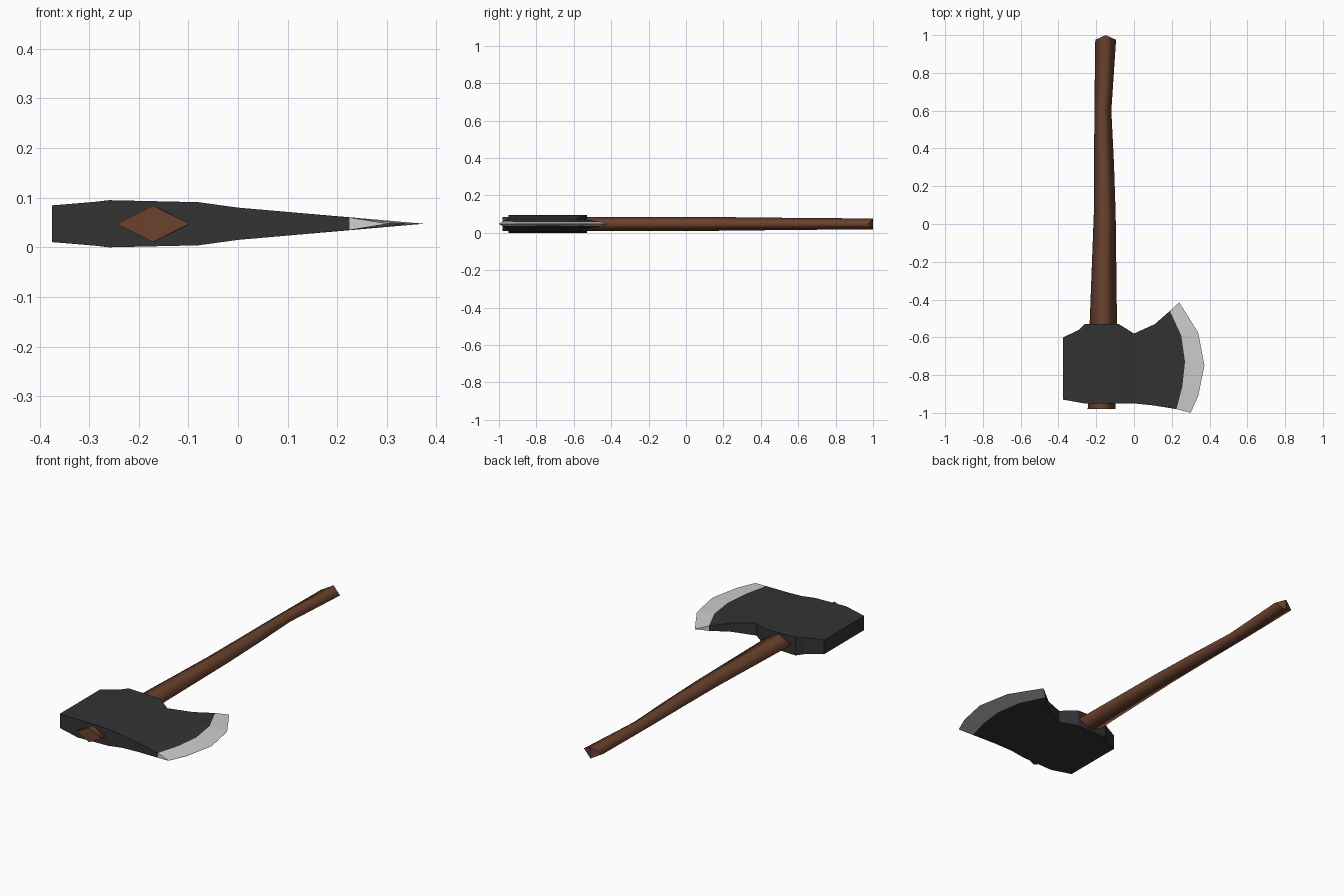
import bpy, bmesh

if "Cube" in bpy.data.objects:
    bpy.data.objects.remove(bpy.data.objects["Cube"])

ZC = 0.0475  # mid plane of the axe


def material(name, rgb):
    m = bpy.data.materials.new(name)
    m.diffuse_color = (*rgb, 1)
    m.use_nodes = True
    m.node_tree.nodes["Principled BSDF"].inputs["Base Color"].default_value = m.diffuse_color
    return m


black = material("dark steel", (0.033, 0.033, 0.033))
silver = material("bare steel", (0.62, 0.62, 0.62))
wood = material("brown wood", (0.145, 0.055, 0.028))


def finish(name, bm, mats):
    bmesh.ops.recalc_face_normals(bm, faces=bm.faces)
    me = bpy.data.meshes.new(name)
    bm.to_mesh(me)
    bm.free()
    for m in mats:
        me.materials.append(m)
    ob = bpy.data.objects.new(name, me)
    bpy.context.collection.objects.link(ob)
    return ob


# Axe head: rows of five points from poll to cutting edge, mirrored about mid plane
def straight(x, y0, y1, h):
    return [(x, y0 + (y1 - y0) * i / 4, h) for i in range(5)]


def curved(points, cap):
    return [(x, y, max(0, min(cap, 0.0325 * (1 - x / 0.375)))) for x, y in points]


rows = [
    straight(-0.375, -0.93, -0.60, 0.037),
    straight(-0.29, -0.945, -0.56, 0.044),
    straight(-0.26, -0.95, -0.53, 0.0475),
    straight(-0.08, -0.95, -0.53, 0.0435),
    straight(0.0, -0.95, -0.58, 0.0325),
    curved([(0.10, -0.96), (0.12, -0.86), (0.13, -0.75), (0.125, -0.64), (0.11, -0.53)], 0.024),
    curved([(0.225, -0.98), (0.256, -0.86), (0.27, -0.73), (0.25, -0.59), (0.19, -0.46)], 0.0125),
    curved([(0.30, -1.0), (0.34, -0.91), (0.373, -0.75), (0.34, -0.575), (0.24, -0.415)], 0.0005),
]
bm = bmesh.new()
up, down = ([[bm.verts.new((x, y, ZC + s * h)) for x, y, h in r] for r in rows] for s in (1, -1))
last = len(rows) - 1
for i in range(last):
    for j in range(4):
        for g in (up, down):
            f = bm.faces.new((g[i][j], g[i + 1][j], g[i + 1][j + 1], g[i][j + 1]))
            f.material_index = int(i == last - 1)
    for j in (0, 4):
        f = bm.faces.new((up[i][j], up[i + 1][j], down[i + 1][j], down[i][j]))
        f.material_index = int(i == last - 1)
for i in (0, last):
    for j in range(4):
        f = bm.faces.new((up[i][j], up[i][j + 1], down[i][j + 1], down[i][j]))
        f.material_index = int(i == last)
finish("axe_head", bm, [black, silver])

# Handle: four-sided diamond loft, smooth sides, ridged butt end
sections = [  # y, left x, right x, half height
    (-0.98, -0.245, -0.098, 0.037),
    (-0.53, -0.235, -0.09, 0.038),
    (0.05, -0.213, -0.097, 0.038),
    (0.32, -0.211, -0.106, 0.035),
    (0.60, -0.21, -0.12, 0.032),
    (1.0, -0.205, -0.095, 0.029),
]
bm = bmesh.new()
rings = []
for y, x0, x1, h in sections:
    xm = (x0 + x1) / 2
    ys = 0.975 if y == 1.0 else y
    rings.append([bm.verts.new(p) for p in
                  ((x0, ys, ZC), (xm, y, ZC + h), (x1, ys, ZC), (xm, y, ZC - h))])
for a, b in zip(rings, rings[1:]):
    for k in range(4):
        n = (k + 1) % 4
        bm.faces.new((a[k], a[n], b[n], b[k])).smooth = True
for r in (rings[0], rings[-1]):
    for tri in ((r[0], r[1], r[3]), (r[1], r[2], r[3])):
        for e in bm.faces.new(tri).edges:
            e.smooth = False
finish("handle", bm, [wood])
